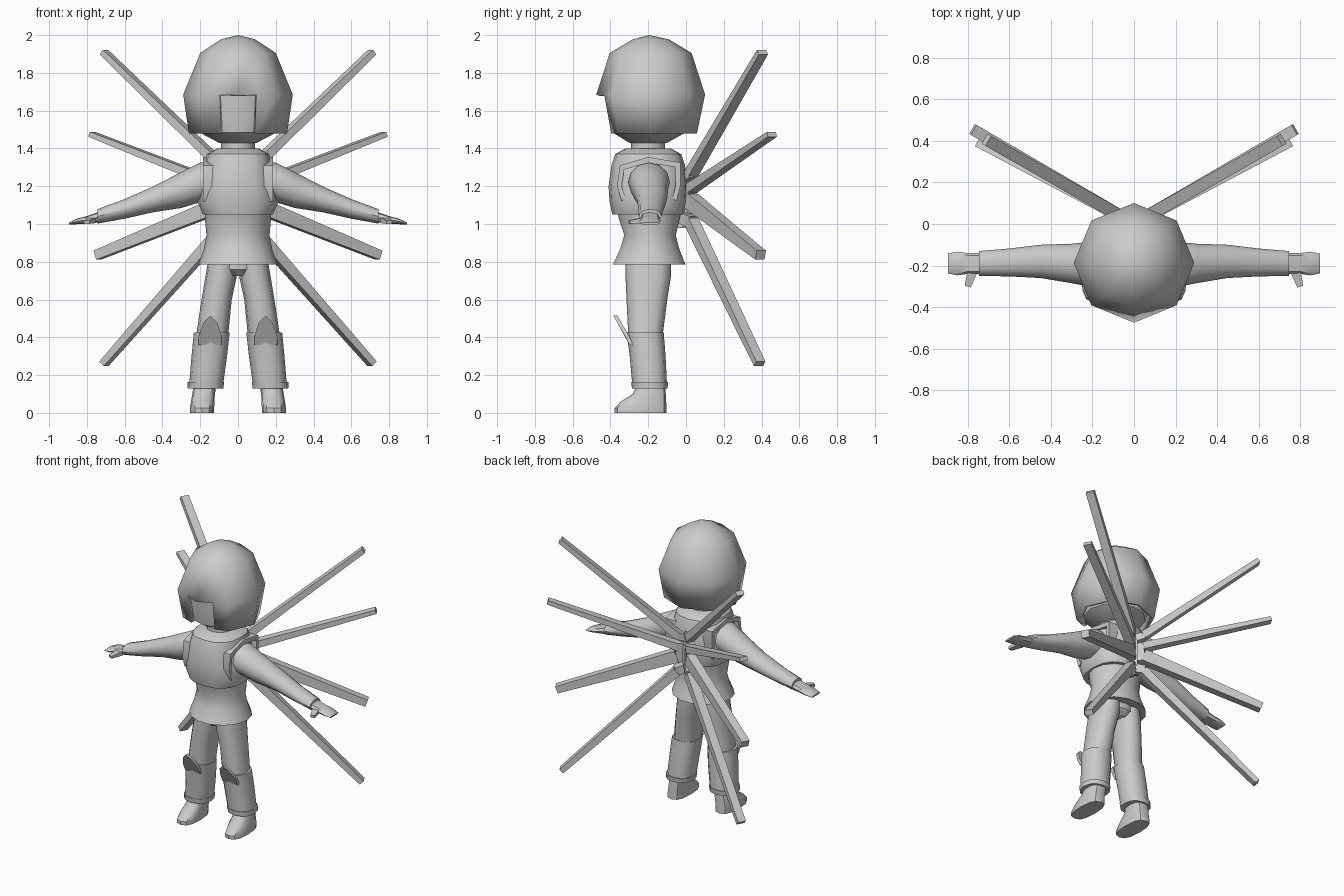
import bpy, math
from mathutils import Vector

if "Cube" in bpy.data.objects:
    bpy.data.objects.remove(bpy.data.objects["Cube"])

grey = bpy.data.materials.new("plain grey")
grey.diffuse_color = (0.6, 0.6, 0.6, 1)
grey.use_nodes = True
grey.node_tree.nodes["Principled BSDF"].inputs["Base Color"].default_value = grey.diffuse_color


def make(name, verts, faces, smooth=40, mirror=False):
    me = bpy.data.meshes.new(name)
    me.from_pydata([tuple(v) for v in verts], [], faces)
    me.materials.append(grey)
    ob = bpy.data.objects.new(name, me)
    bpy.context.collection.objects.link(ob)
    import bmesh
    bm = bmesh.new()
    bm.from_mesh(me)
    bmesh.ops.recalc_face_normals(bm, faces=bm.faces)
    bm.to_mesh(me)
    bm.free()
    if smooth:
        me.shade_smooth()
        me.set_sharp_from_angle(angle=math.radians(smooth))
    if mirror:
        ob.modifiers.new("mirror", 'MIRROR').use_clip = False
    return ob


def loft(name, rings, n=12, axis='z', power=1.0, smooth=40, mirror=False):
    """Closed loft through ellipse rings: (position, centre a, centre b, radius a, radius b)."""
    def sp(v):
        return math.copysign(abs(v) ** power, v) if abs(v) > 1e-6 else 0
    verts, faces = [], []
    for t, ca, cb, ra, rb in rings:
        for i in range(n):
            u = 2 * math.pi * i / n
            a, b = ca + ra * sp(math.cos(u)), cb + rb * sp(math.sin(u))
            verts.append((a, b, t) if axis == 'z' else (t, a, b))
    for k in range(len(rings) - 1):
        for i in range(n):
            j = (i + 1) % n
            faces.append((k*n + i, k*n + j, k*n + n + j, k*n + n + i))
    faces += [tuple(range(n))[::-1], tuple(range(len(verts) - n, len(verts)))]
    return make(name, verts, faces, smooth, mirror)


def bar(name, p0, p1, s0, s1, mirror=True):
    """Tapered four-sided bar; s = (horizontal width, height)."""
    p0, p1 = Vector(p0), Vector(p1)
    d = (p1 - p0).normalized()
    side = d.cross(Vector((0, 0, 1))).normalized()
    up = side.cross(d)
    verts = [p + side * (a * s[0] / 2) + up * (b * s[1] / 2)
             for p, s in ((p0, s0), (p1, s1))
             for a, b in ((-1, -1), (1, -1), (1, 1), (-1, 1))]
    faces = [(0, 1, 2, 3), (4, 5, 6, 7)]
    faces += [(i, (i+1) % 4, (i+1) % 4 + 4, i + 4) for i in range(4)]
    return make(name, verts, faces, 0, mirror)


# helmet: eight-sided shell with a face opening cut in the two front facets
h = math.sqrt(0.5)
octagon = [(0, -1), (h/2, -(1+h)/2), (h, -h), (1, 0), (h, h), (0, 1),
           (-h, h), (-1, 0), (-h, -h), (-h/2, -(1+h)/2)]
hv = [(x*rx, -0.187 + y*ry, z)
      for z, rx, ry in ((1.48, .26, .245), (1.685, .29, .288), (1.905, .2, .217), (1.978, .09, .095))
      for x, y in octagon] + [(0, -0.195, 2.0)]
hf = [(k*10 + i, k*10 + (i+1) % 10, k*10 + 10 + (i+1) % 10, k*10 + 10 + i)
      for k in range(3) for i in range(10) if not (k == 0 and i in (0, 9))]
hf += [(30 + i, 30 + (i+1) % 10, 40) for i in range(10)]
helmet = make("helmet", hv, hf, 60)
sol = helmet.modifiers.new("thickness", 'SOLIDIFY')
sol.thickness, sol.offset = 0.025, -1

# head inside the helmet, and neck
loft("head", [(1.43, 0, -.2, .1, .1), (1.485, 0, -.195, .205, .195),
              (1.58, 0, -.19, .225, .215), (1.72, 0, -.19, .22, .22)], 12)
loft("neck", [(1.36, 0, -.2, .09, .09), (1.44, 0, -.2, .09, .09)], 12)

# torso: vest and flared jacket
loft("vest", [(1.05, 0, -.2, .185, .19), (1.12, 0, -.2, .215, .205), (1.2, 0, -.2, .195, .21),
              (1.31, 0, -.2, .18, .195), (1.37, 0, -.2, .165, .175), (1.4, 0, -.2, .11, .12)],
     16, power=.8)
loft("jacket", [(1.08, 0, -.195, .175, .175), (1.03, 0, -.195, .175, .165), (.94, 0, -.19, .167, .14),
                (.87, 0, -.192, .18, .16), (.785, 0, -.195, .21, .197), (.8, 0, -.195, .15, .13)], 14)

# armhole rim on each side of the vest
path = [(-.34, 1.12), (-.365, 1.2), (-.35, 1.31), (-.2, 1.355), (-.03, 1.325), (-.03, 1.2), (-.05, 1.12)]
rv, rf = [], []
for y, z in path:
    iy, iz = -.2 + (y + .2) * .85, 1.2 + (z - 1.2) * .8
    rv += [(.1, y, z), (.185, y, z), (.185, iy, iz), (.1, iy, iz)]
for k in range(len(path) - 1):
    rf += [(k*4 + i, k*4 + (i+1) % 4, k*4 + 4 + (i+1) % 4, k*4 + 4 + i) for i in range(4)]
e = len(rv)
rf += [(0, 1, 2, 3), (e-4, e-3, e-2, e-1)]
make("armhole_rim", rv, rf, 30, True)

# arms, hands, thumbs
loft("arm", [(.1, -.2, 1.22, .11, .1), (.2, -.195, 1.22, .11, .105), (.3, -.19, 1.18, .095, .095),
             (.45, -.18, 1.13, .08, .068), (.6, -.185, 1.08, .067, .052), (.745, -.19, 1.04, .06, .038)],
     12, 'x', mirror=True)
loft("hand", [(.73, -.19, 1.038, .05, .028), (.8, -.19, 1.022, .05, .02),
              (.85, -.19, 1.014, .057, .015), (.895, -.19, 1.002, .048, .006)],
     8, 'x', .7, mirror=True)
bar("thumb", (.775, -.22, 1.02), (.8, -.3, 1.01), (.05, .03), (.03, .018))

# pelvis, trousers
loft("pelvis", [(.725, 0, -.2, .06, .09), (.76, 0, -.2, .13, .12), (.83, 0, -.2, .14, .12)], 12)
loft("trouser_leg", [(.82, .08, -.2, .076, .122), (.72, .09, -.2, .083, .12), (.6, .113, -.207, .08, .108),
                     (.4, .138, -.215, .085, .09)], 12, power=.85, mirror=True)

# shin guards with cuffs, knee plates, boots
loft("shin_guard", [(.155, .168, -.193, .09, .092), (.3, .152, -.203, .094, .095),
                    (.425, .139, -.216, .095, .098)], 12, power=.85, mirror=True)
loft("shin_cuff", [(.13, .172, -.192, .094, .094), (.163, .17, -.192, .097, .098)], 12, power=.85, mirror=True)
kv = [(.148 + x, y + dy, z) for dy in (0, .022) for x, y, z in
      ((-.06, -.3, .36), (.06, -.3, .36), (.06, -.325, .41), (.033, -.365, .48),
       (.0, -.385, .515), (-.038, -.365, .48), (-.06, -.325, .41))]
kf = [tuple(range(7)), tuple(range(7, 14))] + [(i, (i+1) % 7, (i+1) % 7 + 7, i + 7) for i in range(7)]
make("knee_plate", kv, kf, 30, True)
loft("boot", [(0, .19, -.24, .063, .138), (.025, .19, -.24, .064, .138), (.06, .187, -.225, .062, .12),
              (.1, .182, -.195, .06, .088), (.14, .176, -.187, .06, .076)], 12, power=.75, mirror=True)

# back hub with four splayed blades a side, each joined by a short stub
loft("back_hub", [(.98, 0, -.02, .016, .03), (1.05, 0, .005, .018, .03), (1.13, 0, .012, .02, .03),
                  (1.22, 0, .005, .018, .03), (1.29, 0, -.015, .016, .03)], 4)
blades = [(1.27, (.71, .405, 1.91), .05, .032), (1.19, (.775, .455, 1.475), .05, .028),
          (1.12, (.745, .395, .835), .085, .05), (1.01, (.71, .39, .26), .06, .036)]
for k, (z, tip, h0, h1) in enumerate(blades):
    root = (.05, .03, z)
    bar(f"blade_{k+1}", root, tip, (.06, h0), (.055, h1))
    bar(f"blade_stub_{k+1}", (0, -.02, z + (1.13 - z) * .2), (.06, .036, z), (.05, h0), (.058, h0))
